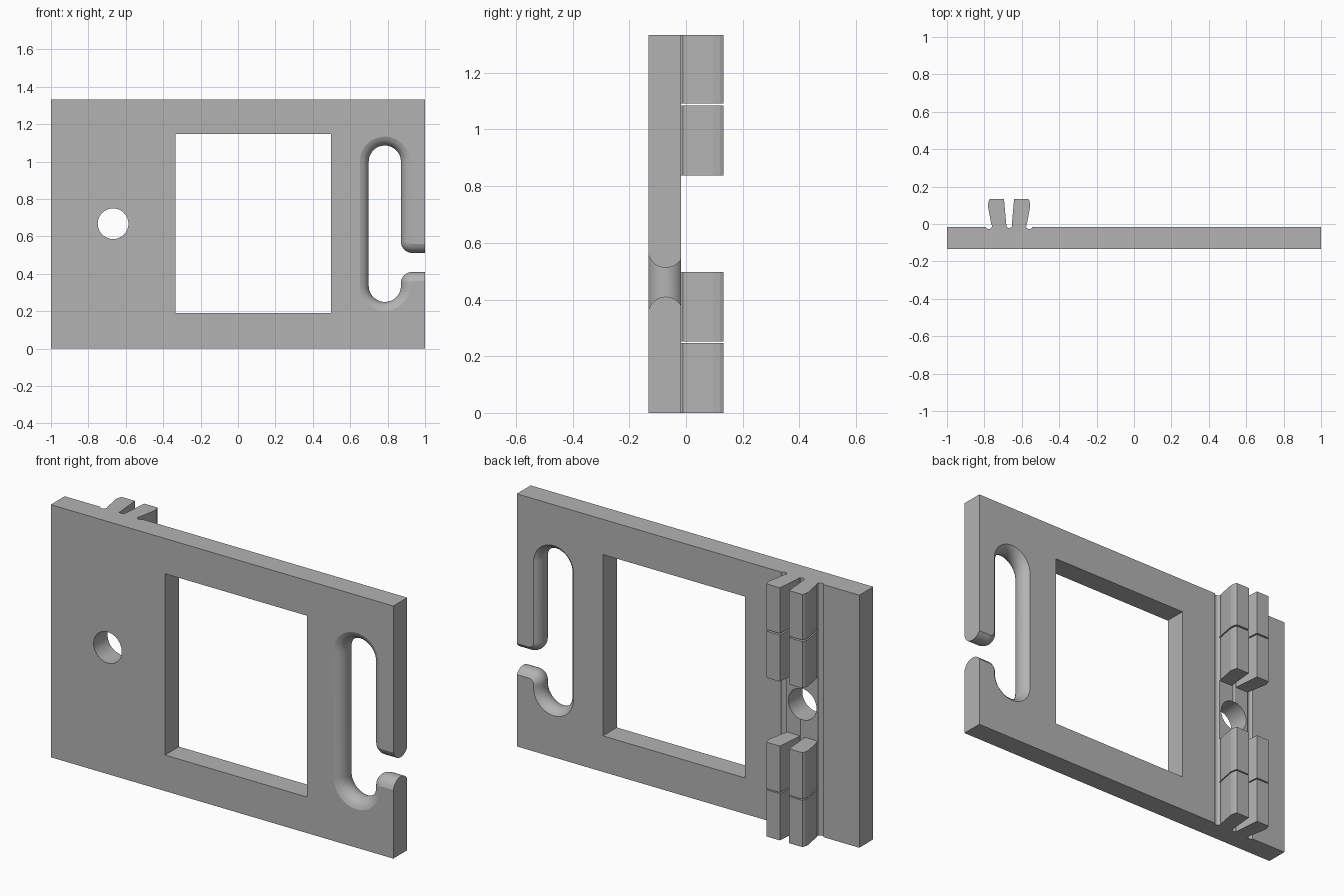
import bpy, bmesh, math

cube = bpy.data.objects.get("Cube")
if cube:
    bpy.data.objects.remove(cube, do_unlink=True)

FRONT, BACK, HEIGHT = -0.133, -0.017, 1.333
CLIP_X = -0.668  # centre line of the clips and the round hole

grey = bpy.data.materials.new("plain grey")
grey.use_nodes = True
grey.diffuse_color = (0.45, 0.45, 0.45, 1)
grey.node_tree.nodes["Principled BSDF"].inputs["Base Color"].default_value = (0.45, 0.45, 0.45, 1)


def loft(name, rings):
    """Closed solid through rings that all have the same point count."""
    bm = bmesh.new()
    loops = [[bm.verts.new(p) for p in ring] for ring in rings]
    n = len(loops[0])
    for a, b in zip(loops, loops[1:]):
        for i in range(n):
            j = (i + 1) % n
            bm.faces.new((a[i], a[j], b[j], b[i]))
    bm.faces.new(loops[0])
    bm.faces.new(loops[-1])
    bmesh.ops.recalc_face_normals(bm, faces=bm.faces[:])
    mesh = bpy.data.meshes.new(name)
    bm.to_mesh(mesh)
    bm.free()
    mesh.materials.append(grey)
    obj = bpy.data.objects.new(name, mesh)
    bpy.context.collection.objects.link(obj)
    return obj


def along_y(outline, y):
    return [(x, y, z) for x, z in outline]


def along_z(outline, z):
    return [(x, y, z) for x, y in outline]


def arc(cx, cz, r, start, end, steps):
    angles = [math.radians(start + (end - start) * i / steps) for i in range(steps + 1)]
    return [(cx + r * math.cos(a), cz + r * math.sin(a)) for a in angles]


def rect(x0, x1, z0, z1):
    return [(x0, z0), (x1, z0), (x1, z1), (x0, z1)]


def activate(obj):
    bpy.ops.object.select_all(action='DESELECT')
    obj.select_set(True)
    bpy.context.view_layer.objects.active = obj


def cut(obj, cutter):
    mod = obj.modifiers.new("cut", 'BOOLEAN')
    mod.operation = 'DIFFERENCE'
    mod.solver = 'EXACT'
    mod.object = cutter
    cutter.hide_render = True
    activate(obj)
    bpy.ops.object.modifier_apply(modifier=mod.name)
    bpy.data.objects.remove(cutter, do_unlink=True)


# Plate with square window and round hole
body = rect(-1, 1, 0, HEIGHT)
plate = loft("plate", [along_y(body, FRONT), along_y(body, BACK)])
window = rect(-0.333, 0.497, 0.19, 1.147)
cut(plate, loft("window_cutter", [along_y(window, y) for y in (-0.3, 0.3)]))
hole = arc(CLIP_X, 0.668, 0.082, 0, 352.5, 47)
cut(plate, loft("hole_cutter", [along_y(hole, y) for y in (-0.3, 0.3)]))


# Hooked slot with side mouth; its rim swells outward towards both faces
def slot_outline(d):
    r, fillet = 0.086 + d, 0.06 - d
    cx, jaw_x = 0.785, 0.871 + 0.06
    low, high = 0.41 - 0.06, 0.512 + 0.06
    return (arc(cx, 1.0, r, 0, 180, 24)
            + arc(cx, 0.336, r, 180, 360, 24)
            + arc(jaw_x, low, fillet, 180, 90, 10)
            + [(1.2, low + fillet), (1.2, high - fillet)]
            + arc(jaw_x, high, fillet, 270, 180, 10))


R, MID = 0.0635, -0.0715
levels = [FRONT + (BACK - FRONT) * i / 16 for i in range(17)]
rings = []
for y in [FRONT - 0.05] + levels + [BACK + 0.05]:
    t = min(max(y, FRONT), BACK) - MID
    rings.append(along_y(slot_outline(R - math.sqrt(R * R - t * t)), y))
cut(plate, loft("slot_cutter", rings))

# Fine grooves running up the back beside and between the clips
for offset, y, r in ((-0.108, -0.009, 0.018), (0, -0.006, 0.015), (0.108, -0.009, 0.018)):
    groove = arc(CLIP_X + offset, y, r, 0, 345, 23)
    cut(plate, loft("groove_cutter", [along_z(groove, z) for z in (-0.1, 1.5)]))

# Smooth curved walls, flat front and back
activate(plate)
bpy.ops.object.shade_smooth_by_angle(angle=math.radians(30))
for face in plate.data.polygons:
    if abs(face.normal.y) > 0.995:
        face.use_smooth = False

# Paired clips: mirrored flared prongs in four short lengths
prong = [(0.015, -0.02), (0.015, 0.0), (0.027, 0.133), (0.104, 0.133), (0.11, 0.12),
         (0.113, 0.095), (0.096, 0.003), (0.091, -0.01), (0.094, -0.02)]
spans = ((0, 0.246), (0.252, 0.498), (0.838, 1.084), (1.092, HEIGHT))
for side, label in ((1, "left"), (-1, "right")):
    outline = [(CLIP_X + side * x, y) for x, y in prong]
    for number, (z0, z1) in enumerate(spans, 1):
        loft(f"{label}_clip_prong_{number}", [along_z(outline, z0), along_z(outline, z1)])
